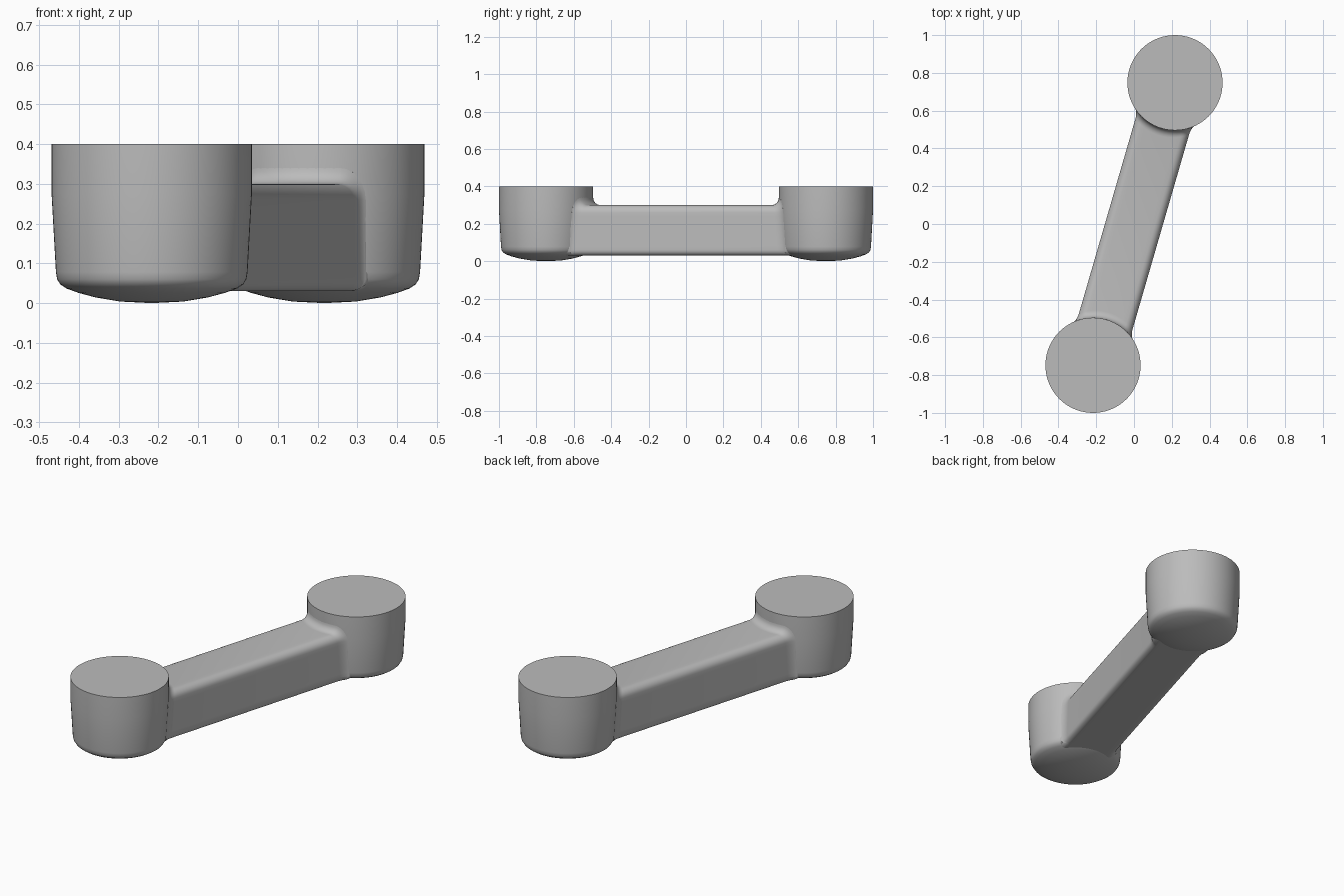
import bpy, bmesh, math
from mathutils import Matrix

if "Cube" in bpy.data.objects:
    bpy.data.objects.remove(bpy.data.objects["Cube"])

grey = bpy.data.materials.new("plain grey")
grey.use_nodes = True
COLOUR = (0.5, 0.5, 0.5, 1)
grey.diffuse_color = COLOUR
grey.node_tree.nodes["Principled BSDF"].inputs["Base Color"].default_value = COLOUR

CUP_X, CUP_Y = 0.217, 0.748
REACH = math.hypot(CUP_X, CUP_Y)
RADIUS, SEAM, TOP = 0.252, 0.275, 0.4


def finish(name, bm):
    """Turn a bmesh into a smooth-shaded object with sharp rims."""
    bmesh.ops.recalc_face_normals(bm, faces=bm.faces)
    mesh = bpy.data.meshes.new(name)
    bm.to_mesh(mesh)
    bm.free()
    mesh.materials.append(grey)
    obj = bpy.data.objects.new(name, mesh)
    bpy.context.collection.objects.link(obj)
    bpy.ops.object.select_all(action='DESELECT')
    obj.select_set(True)
    bpy.context.view_layer.objects.active = obj
    bpy.ops.object.shade_smooth_by_angle(angle=math.radians(40))
    return obj


def cup(name, x, y):
    """Tapered cup with a flat top and a shallow domed base."""
    profile = [(0, 0), (0.08, 0.004), (0.14, 0.014), (0.185, 0.026),
               (0.215, 0.037), (0.23, 0.047), (0.238, 0.06), (0.241, 0.078),
               (RADIUS, SEAM), (RADIUS, TOP), (0, TOP)]
    bm = bmesh.new()
    verts = [bm.verts.new((r, 0, z)) for r, z in profile]
    edges = [bm.edges.new(pair) for pair in zip(verts, verts[1:])]
    bmesh.ops.spin(bm, geom=verts + edges, cent=(0, 0, 0), axis=(0, 0, 1),
                   angle=math.tau, steps=72, use_duplicate=False)
    bmesh.ops.remove_doubles(bm, verts=bm.verts, dist=0.0001)
    bmesh.ops.translate(bm, verts=bm.verts, vec=(x, y, 0))
    return finish(name, bm)


def bar_section(half=0.148, low=0.03, high=0.3, steps=6, flats=10):
    """Rounded rectangle as (across, height, normal across, normal up)."""
    top_r, low_r = 0.04, 0.03
    corners = [(half - top_r, high - top_r, top_r), (top_r - half, high - top_r, top_r),
               (low_r - half, low + low_r, low_r), (half - low_r, low + low_r, low_r)]
    points = []
    for k, (cu, cz, r) in enumerate(corners):
        for i in range(steps + 1):
            a = math.pi / 2 * (k + i / steps)
            points.append((cu + r * math.cos(a), cz + r * math.sin(a),
                           math.cos(a), math.sin(a)))
        # subdivide each straight run so the ends can follow the round cups
        nu, nz, nr = corners[(k + 1) % 4]
        a = math.pi / 2 * (k + 1)
        end = (nu + nr * math.cos(a), nz + nr * math.sin(a))
        start = points[-1]
        for i in range(1, flats):
            t = i / flats
            points.append((start[0] + (end[0] - start[0]) * t,
                           start[1] + (end[1] - start[1]) * t,
                           math.cos(a), math.sin(a)))
    return points


def bar_ring(bm, side, gap, grow):
    """One ring of the bar at a set gap from the cup wall, swollen by grow."""
    ring = []
    for u, z, nu, nz in bar_section():
        u += nu * grow * 0.4
        z += max(nz, 0) * grow
        wall = RADIUS - 0.012 * min(max((SEAM - z) / 0.2, 0), 1)
        y = REACH - math.sqrt(wall * wall - u * u) - gap
        ring.append(bm.verts.new((u, side * y, z)))
    return ring


# connecting bar with filleted ends, sunk into both cups
FILLET = 0.04
stations = [(-0.06, FILLET)]
for i in range(7):
    a = math.pi / 2 * (1 - i / 6)
    stations.append((FILLET * (1 - math.sin(a)), FILLET * (1 - math.cos(a))))
bm = bmesh.new()
rings = [bar_ring(bm, -1, gap, grow) for gap, grow in stations]
rings += [bar_ring(bm, 1, gap, grow) for gap, grow in reversed(stations)]
for a, b in zip(rings, rings[1:]):
    for i in range(len(a)):
        j = (i + 1) % len(a)
        bm.faces.new((a[i], a[j], b[j], b[i]))
bm.faces.new(rings[0])
bm.faces.new(rings[-1])
bmesh.ops.rotate(bm, verts=bm.verts, cent=(0, 0, 0),
                 matrix=Matrix.Rotation(-math.atan2(CUP_X, CUP_Y), 3, 'Z'))
finish("connecting_bar", bm)

# end cups
cup("front_cup", -CUP_X, -CUP_Y)
cup("back_cup", CUP_X, CUP_Y)
